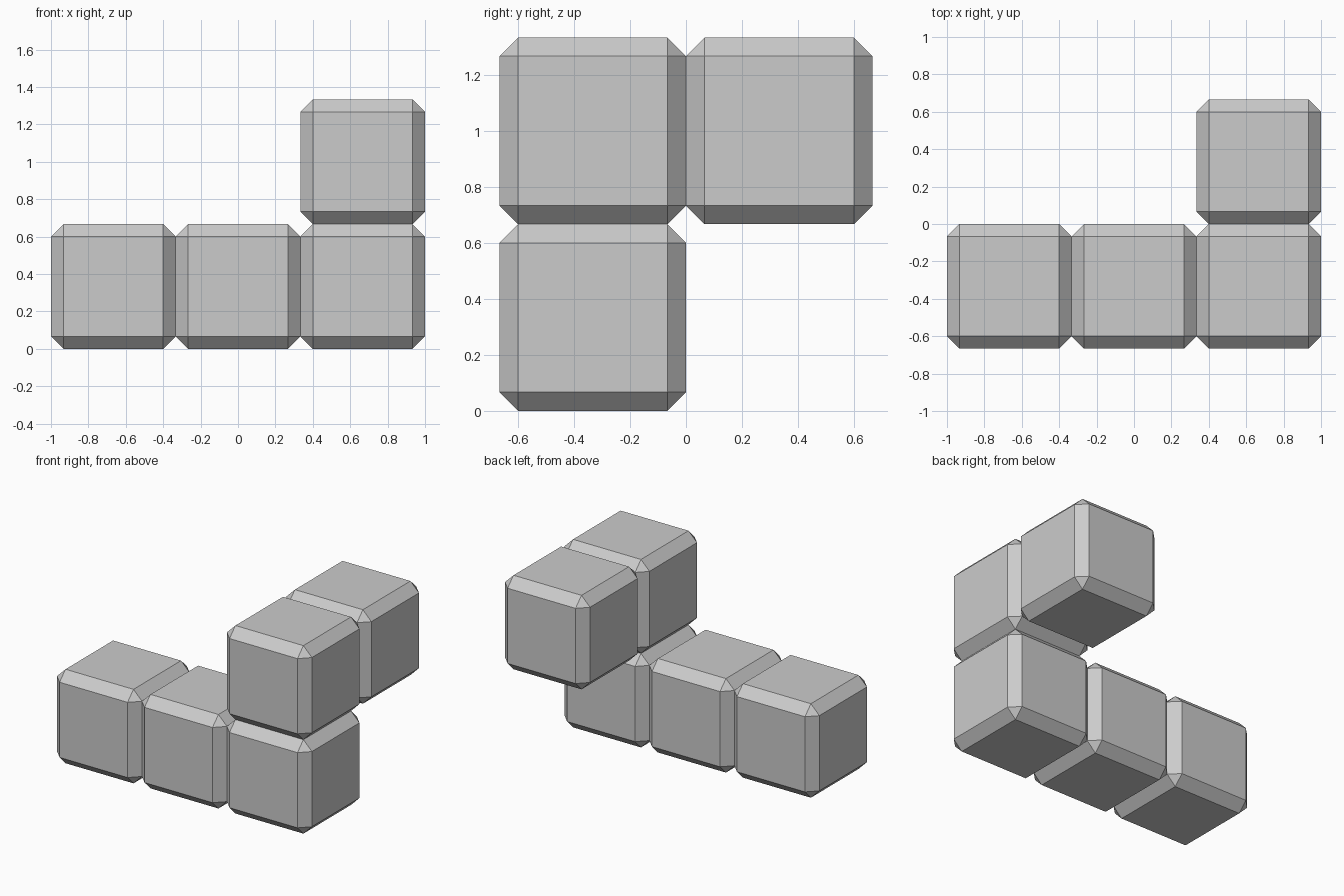
import bpy
import bmesh

if "Cube" in bpy.data.objects:
    bpy.data.objects.remove(bpy.data.objects["Cube"])

SIZE = 2 / 3       # three cubes span the 2 unit length
CHAMFER = SIZE / 10


def chamfered_cube(name, cell):
    """Cube with flat chamfered edges, placed by its grid cell."""
    bm = bmesh.new()
    bmesh.ops.create_cube(bm, size=SIZE)
    bmesh.ops.bevel(bm, geom=bm.edges[:], offset=CHAMFER,
                    offset_type='OFFSET', segments=1, affect='EDGES')
    mesh = bpy.data.meshes.new(name)
    bm.to_mesh(mesh)
    bm.free()
    obj = bpy.data.objects.new(name, mesh)
    i, j, k = cell
    obj.location = (i * SIZE, (j - 0.5) * SIZE, (k + 0.5) * SIZE)
    bpy.context.collection.objects.link(obj)


# Bottom row, then one cube stacked on its right end and one behind that
cells = {
    "base_cube_left": (-1, 0, 0),
    "base_cube_middle": (0, 0, 0),
    "base_cube_right": (1, 0, 0),
    "upper_cube_front": (1, 0, 1),
    "upper_cube_back": (1, 1, 1),
}
for name, cell in cells.items():
    chamfered_cube(name, cell)
